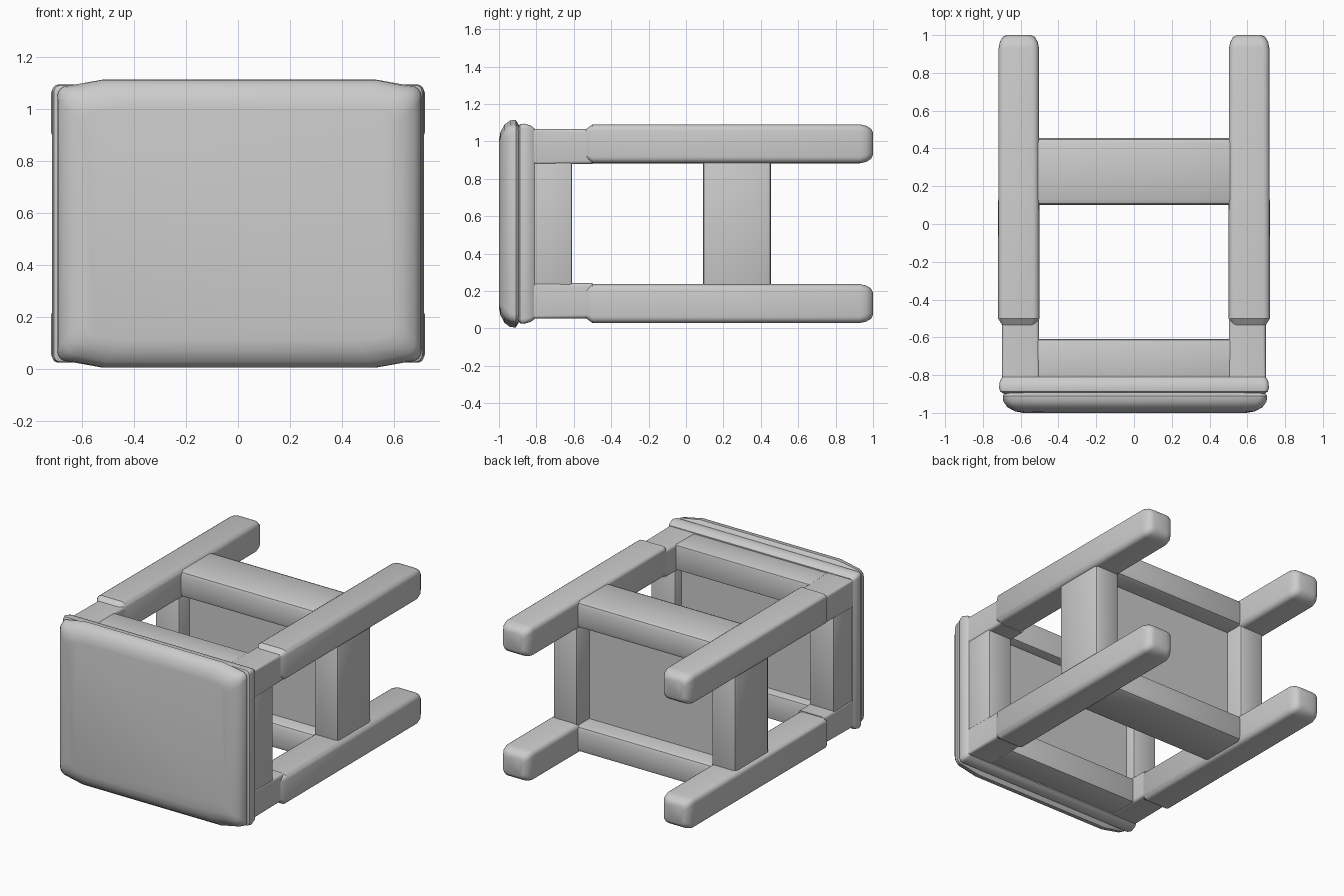
import bpy, bmesh, math

if "Cube" in bpy.data.objects:
    bpy.data.objects.remove(bpy.data.objects["Cube"])

CZ = 0.56  # height of the stool's long axis, it lies on its side


def ring_points(cx, y, cz, hx, hz, r, bulge):
    """Rounded rectangle in the xz plane, with optional fuller long edges."""
    pts = []
    for sx, sz, start in ((1, 1, 0), (-1, 1, 90), (-1, -1, 180), (1, -1, 270)):
        arc = []
        for i in range(5):
            a = math.radians(start + 90 * i / 4)
            arc.append((cx + sx * (hx - r) + r * math.cos(a), y,
                        cz + sz * (hz - r) + r * math.sin(a)))
        mid = (cx + sx * hx * 0.75, y, cz + sz * (hz + bulge))
        if not bulge:
            pts += arc
        else:
            pts += arc + [mid] if sx == sz else [mid] + arc
    return pts


def finish(name, bm):
    bmesh.ops.recalc_face_normals(bm, faces=bm.faces)
    mesh = bpy.data.meshes.new(name)
    bm.to_mesh(mesh)
    bm.free()
    ob = bpy.data.objects.new(name, mesh)
    bpy.context.collection.objects.link(ob)
    bpy.ops.object.select_all(action='DESELECT')
    ob.select_set(True)
    bpy.context.view_layer.objects.active = ob
    bpy.ops.object.shade_smooth_by_angle(angle=math.radians(35))
    return ob


def loft(name, cx, cz, rings):
    """rings: (y, half width, half height, corner radius, bulge)"""
    bm = bmesh.new()
    loops = [[bm.verts.new(p) for p in ring_points(cx, y, cz, hx, hz, r, b)]
             for y, hx, hz, r, b in rings]
    for a, b in zip(loops, loops[1:]):
        for i in range(len(a)):
            j = (i + 1) % len(a)
            bm.faces.new((a[i], a[j], b[j], b[i]))
    bm.faces.new(loops[0])
    bm.faces.new(loops[-1])
    return finish(name, bm)


def box(name, x, y, z, bevel=0.025):
    bm = bmesh.new()
    bmesh.ops.create_cube(bm, size=1)
    for v in bm.verts:
        for i, (lo, hi) in enumerate((x, y, z)):
            v.co[i] = lo if v.co[i] < 0 else hi
    if bevel:
        bmesh.ops.bevel(bm, geom=bm.edges[:], offset=bevel, segments=2,
                        profile=0.5, affect='EDGES')
    return finish(name, bm)


# Padded seat, facing the front
loft("seat_cushion", 0.005, CZ, [
    (-1.00, 0.59, 0.44, 0.06, 0.008),
    (-0.992, 0.635, 0.475, 0.06, 0.015),
    (-0.97, 0.675, 0.508, 0.06, 0.022),
    (-0.94, 0.697, 0.527, 0.05, 0.026),
    (-0.91, 0.70, 0.53, 0.04, 0.024),
    (-0.895, 0.69, 0.52, 0.04, 0.01),
    (-0.88, 0.67, 0.50, 0.04, 0.002)])

# Welt and base board behind the cushion
loft("seat_base", 0.0, CZ, [
    (-0.90, 0.685, 0.51, 0.02, 0),
    (-0.888, 0.708, 0.532, 0.025, 0),
    (-0.865, 0.715, 0.535, 0.025, 0),
    (-0.83, 0.71, 0.525, 0.025, 0),
    (-0.81, 0.697, 0.51, 0.02, 0)])
box("seat_underside", (-0.6, 0.6), (-0.83, -0.68), (0.12, 1.0), 0)

# Four legs, each with a slimmer block by the seat and a rounded foot
for sx, side in ((-1, "left"), (1, "right")):
    for sz, level in ((-1, "lower"), (1, "upper")):
        loft(f"{side}_{level}_leg", sx * 0.61, CZ + sz * 0.427, [
            (-0.54, 0.085, 0.075, 0.02, 0),
            (-0.50, 0.11, 0.104, 0.035, 0),
            (0.93, 0.107, 0.104, 0.035, 0),
            (0.965, 0.10, 0.096, 0.035, 0),
            (0.99, 0.085, 0.08, 0.035, 0),
            (1.00, 0.065, 0.06, 0.03, 0)])
        loft(f"{side}_{level}_leg_block", sx * 0.60, CZ + sz * 0.412, [
            (-0.84, 0.098, 0.094, 0.012, 0),
            (-0.50, 0.098, 0.094, 0.02, 0)])

# Apron under the seat
for s, name in ((-1, "lower"), (1, "upper")):
    za, zb = sorted((CZ + s * 0.33, CZ + s * 0.502))
    box(f"{name}_apron", (-0.6, 0.6), (-0.84, -0.61), (za, zb), 0.01)
    # Stretcher between the legs
    za, zb = sorted((CZ + s * 0.335, CZ + s * 0.515))
    box(f"{name}_stretcher", (-0.6, 0.6), (0.1, 0.455), (za, zb), 0.03)
for s, name in ((-1, "left"), (1, "right")):
    xa, xb = sorted((s * 0.51, s * 0.694))
    box(f"{name}_apron", (xa, xb), (-0.84, -0.61), (0.15, 0.97), 0.01)
    box(f"{name}_stretcher", (xa, xb), (0.09, 0.455), (0.15, 0.97), 0.02)

# Shelf panel set inside the stretchers
box("shelf", (-0.6, 0.6), (0.2, 0.32), (0.13, 0.99), 0)
